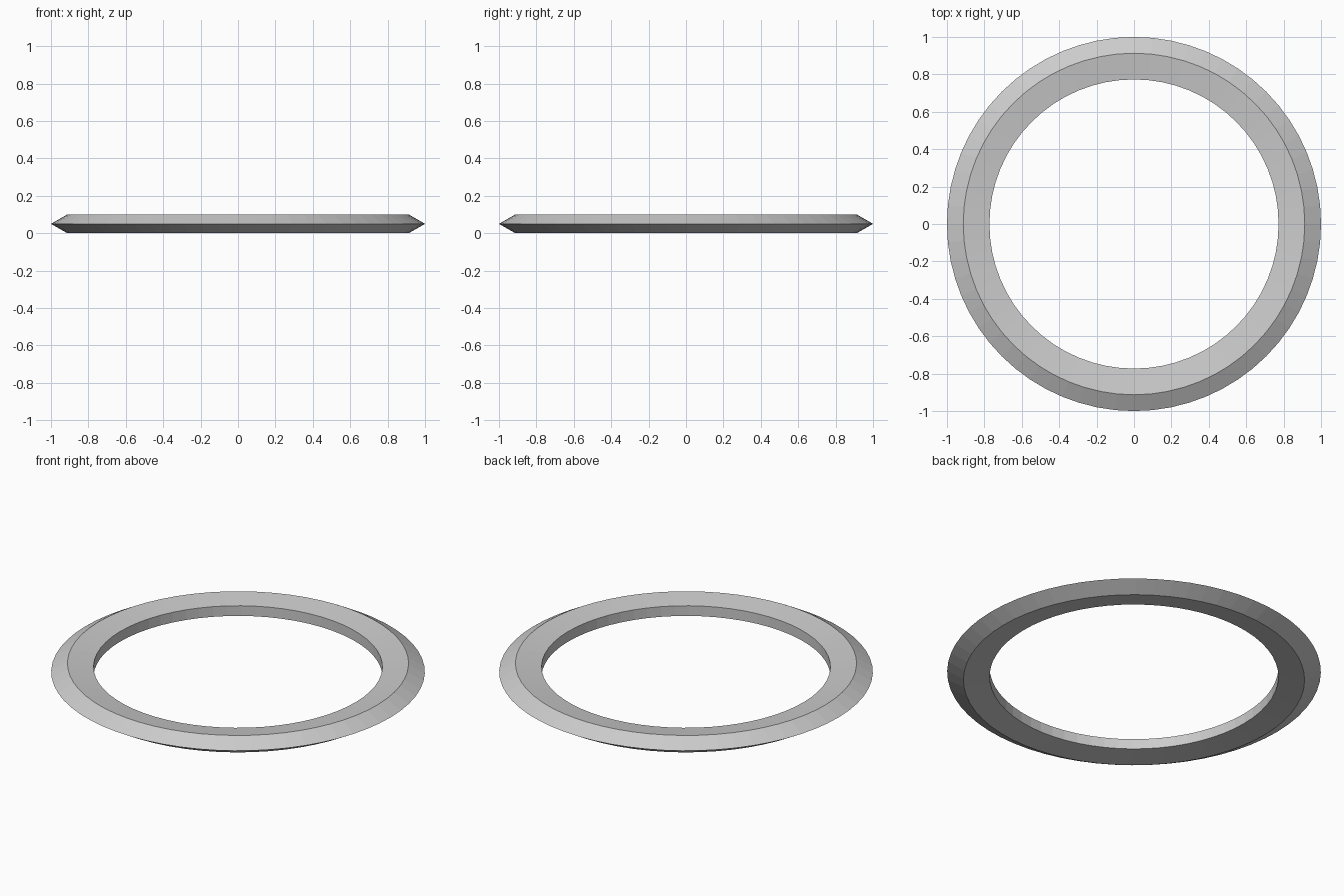
import bpy, bmesh, math

if "Cube" in bpy.data.objects:
    bpy.data.objects.remove(bpy.data.objects["Cube"])

SEGMENTS = 64

# Ring cross-section (radius, height): knife-edged rim, faces sloping in to a straight bore
profile = [(1.0, 0.05), (0.913, 0.1), (0.773, 0.08), (0.773, 0.02), (0.913, 0.0)]

bm = bmesh.new()
rings = []
for i in range(SEGMENTS):
    a = 2 * math.pi * i / SEGMENTS
    rings.append([bm.verts.new((r * math.cos(a), r * math.sin(a), z)) for r, z in profile])

# Join neighbouring sections into flat facets
n = len(profile)
for i in range(SEGMENTS):
    a, b = rings[i], rings[(i + 1) % SEGMENTS]
    for j in range(n):
        k = (j + 1) % n
        bm.faces.new((a[j], b[j], b[k], a[k]))
bmesh.ops.recalc_face_normals(bm, faces=bm.faces)

mesh = bpy.data.meshes.new("bevelled_ring")
bm.to_mesh(mesh)
bm.free()
ring = bpy.data.objects.new("bevelled_ring", mesh)
bpy.context.collection.objects.link(ring)
